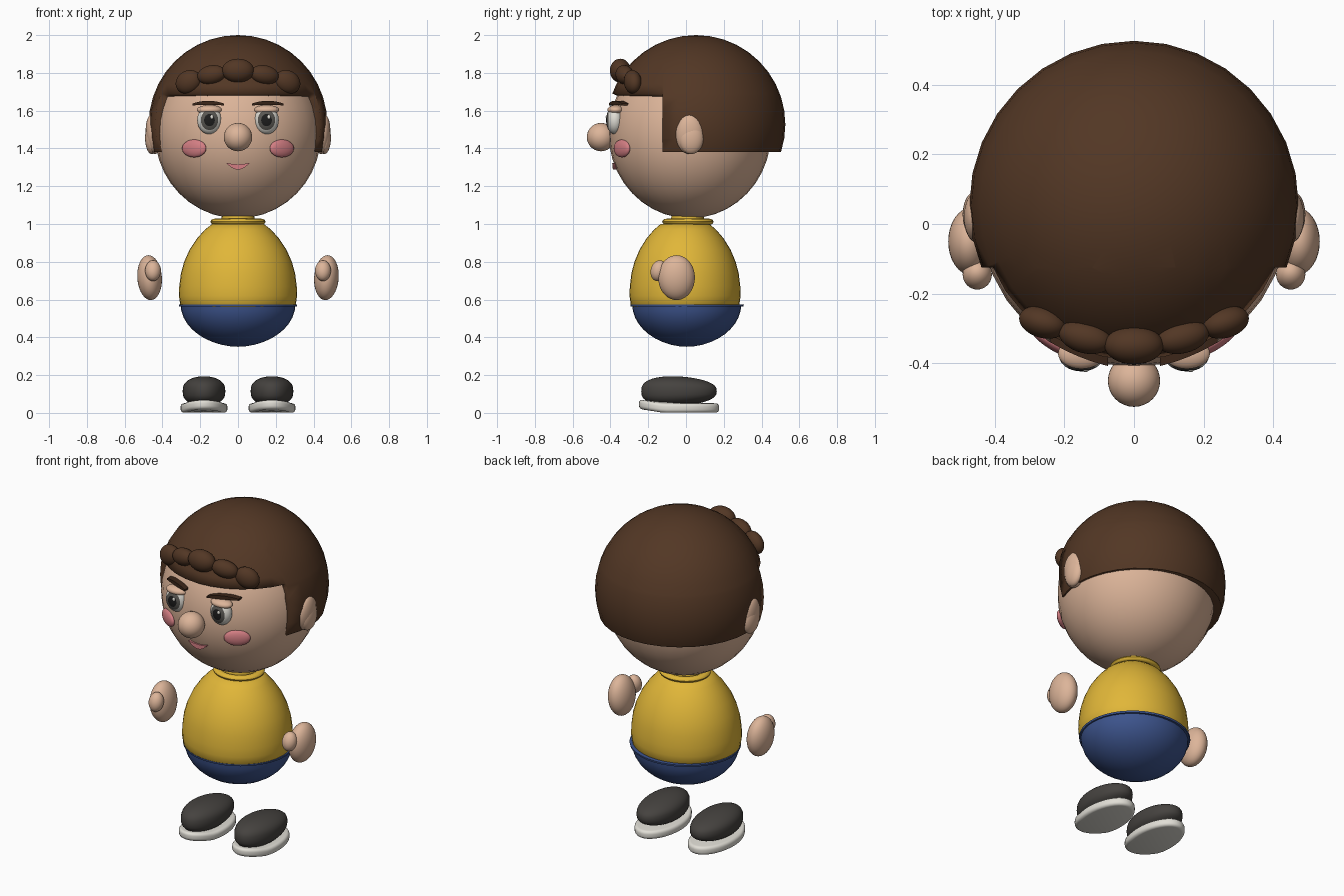
import bpy, bmesh, math
from mathutils import Vector

if "Cube" in bpy.data.objects:
    bpy.data.objects.remove(bpy.data.objects["Cube"], do_unlink=True)


def material(name, r, g, b):
    m = bpy.data.materials.new(name)
    m.use_nodes = True
    m.diffuse_color = (r, g, b, 1)
    bsdf = m.node_tree.nodes["Principled BSDF"]
    bsdf.inputs["Base Color"].default_value = (r, g, b, 1)
    bsdf.inputs["Roughness"].default_value = 0.6
    return m


SKIN = material("skin", 0.72, 0.46, 0.32)
HAIR = material("hair brown", 0.085, 0.038, 0.018)
BROW = material("brow brown", 0.045, 0.02, 0.01)
SHIRT = material("shirt yellow", 0.75, 0.47, 0.04)
PANTS = material("pants blue", 0.047, 0.09, 0.27)
SHOE = material("shoe charcoal", 0.06, 0.055, 0.05)
WHITE = material("off white", 0.75, 0.73, 0.67)
PINK = material("pink", 0.66, 0.21, 0.23)
IRIS = material("iris grey", 0.1, 0.095, 0.085)
PUPIL = material("pupil black", 0.012, 0.012, 0.012)

HEAD_C, HEAD_R = Vector((0, 0.02, 1.48)), Vector((0.44, 0.43, 0.45))


def face_y(x, z):
    """Front surface of the head at x, z."""
    k = 1 - (x / HEAD_R.x) ** 2 - ((z - HEAD_C.z) / HEAD_R.z) ** 2
    return HEAD_C.y - HEAD_R.y * math.sqrt(k)


def make(name, bm, mats, loc=(0, 0, 0), rot=(0, 0, 0), angle=40):
    bmesh.ops.recalc_face_normals(bm, faces=bm.faces)
    me = bpy.data.meshes.new(name)
    bm.to_mesh(me)
    bm.free()
    for m in mats:
        me.materials.append(m)
    ob = bpy.data.objects.new(name, me)
    bpy.context.collection.objects.link(ob)
    ob.location = loc
    ob.rotation_euler = [math.radians(a) for a in rot]
    bpy.ops.object.select_all(action="DESELECT")
    ob.select_set(True)
    bpy.context.view_layer.objects.active = ob
    bpy.ops.object.shade_smooth_by_angle(angle=math.radians(angle))
    return ob


def sphere_mesh(size, segs=32, rings=20):
    bm = bmesh.new()
    bmesh.ops.create_uvsphere(bm, u_segments=segs, v_segments=rings, radius=1)
    bmesh.ops.scale(bm, vec=size, verts=bm.verts)
    return bm


def ellipsoid(name, mat, loc, size, rot=(0, 0, 0)):
    return make(name, sphere_mesh(size), [mat], loc, rot)


def lathe(name, mat, profile, loc, depth=1.0, steps=40):
    """Spin (radius, height) points round z; depth squashes y."""
    bm = bmesh.new()
    vs = [bm.verts.new((r, 0, z)) for r, z in profile]
    es = [bm.edges.new(p) for p in zip(vs, vs[1:])]
    bmesh.ops.spin(bm, geom=vs + es, cent=(0, 0, 0), axis=(0, 0, 1),
                   angle=math.tau, steps=steps)
    bmesh.ops.remove_doubles(bm, verts=bm.verts, dist=0.0005)
    bmesh.ops.scale(bm, vec=(1, depth, 1), verts=bm.verts)
    return make(name, bm, [mat], loc)


def face_strip(name, mat, rows, front, back):
    """Strip following the face; rows are (x, low z, high z)."""
    bm = bmesh.new()
    rings = []
    for x, lo, hi in rows:
        y = face_y(x, (lo + hi) / 2)
        rings.append([bm.verts.new(p) for p in (
            (x, y - front, lo), (x, y - front, hi), (x, y + back, hi), (x, y + back, lo))])
    for a, b in zip(rings, rings[1:]):
        for i in range(4):
            j = (i + 1) % 4
            bm.faces.new((a[i], a[j], b[j], b[i]))
    bm.faces.new(rings[0])
    bm.faces.new(rings[-1])
    return make(name, bm, [mat])


# Head and nose
ellipsoid("head", SKIN, HEAD_C, HEAD_R)
ellipsoid("nose", SKIN, (0, -0.45, 1.46), (0.075, 0.075, 0.075))

# Hair cap: high fringe line in front, lower line at the sides and back
FRINGE, NAPE, SIDE = 1.69, 1.38, -0.125
bm = sphere_mesh((0.473, 0.473, 0.473))
bmesh.ops.translate(bm, vec=(0, 0.053, 1.527), verts=bm.verts)
for co, no in (((0, 0, FRINGE), (0, 0, 1)), ((0, 0, NAPE), (0, 0, 1)), ((0, SIDE, 0), (0, 1, 0))):
    bmesh.ops.bisect_plane(bm, geom=bm.verts[:] + bm.edges[:] + bm.faces[:],
                           plane_co=co, plane_no=no)
doomed = []
for f in bm.faces:
    c = f.calc_center_median()
    if c.z < NAPE or (c.z < FRINGE and c.y < SIDE):
        doomed.append(f)
bmesh.ops.delete(bm, geom=doomed, context="FACES")
hair = make("hair_cap", bm, [HAIR])
shell = hair.modifiers.new("shell", "SOLIDIFY")
shell.thickness = 0.08
shell.offset = -1

# Rolled curls along the fringe
ellipsoid("curl_middle", HAIR, (0, -0.348, 1.812), (0.085, 0.055, 0.063))

# Mouth
mouth = []
for i in range(-6, 7):
    t = i / 6
    top = 1.316 + 0.008 * t * t
    mouth.append((0.06 * t, top - 0.002 - 0.026 * (1 - t * t), top))
face_strip("mouth", PINK, mouth, 0.012, 0.02)

# Paired parts
for side, s in (("left", 1), ("right", -1)):
    ellipsoid(side + "_inner_curl", HAIR, (s * 0.14, -0.325, 1.79),
              (0.078, 0.046, 0.05), (0, s * 10, s * 14))
    ellipsoid(side + "_outer_curl", HAIR, (s * 0.262, -0.282, 1.752),
              (0.072, 0.045, 0.06), (0, s * 28, s * 16))
    ellipsoid(side + "_ear", SKIN, (s * 0.448, 0.02, 1.475), (0.04, 0.075, 0.105), (0, s * 5, 0))
    ellipsoid(side + "_ear_lobe", SKIN, (s * 0.456, 0.027, 1.455), (0.036, 0.066, 0.085))

    # Eye: pole points forward, rings coloured by angle from the pole
    bm = sphere_mesh((1, 1, 1), 32, 28)
    for f in bm.faces:
        a = math.degrees(f.calc_center_median().angle(Vector((0, 0, 1))))
        f.material_index = 2 if a < 26 else 1 if a < 45 else 0
    bmesh.ops.scale(bm, vec=(0.065, 0.075, 0.047), verts=bm.verts)
    make(side + "_eye", bm, [WHITE, IRIS, PUPIL], (s * 0.151, -0.376, 1.55), (90, 0, 0))
    ellipsoid(side + "_eye_glint", WHITE, (s * 0.151 + 0.012, -0.419, 1.566), (0.009, 0.006, 0.011))
    ellipsoid(side + "_eyelid", SKIN, (s * 0.151, -0.372, 1.604), (0.067, 0.044, 0.026))

    # Eyebrow: tapered arch
    brow = []
    for i in range(-5, 6):
        t = i / 5
        mid = 1.641 - 0.008 * t * t
        half = 0.011 - 0.006 * t * t
        brow.append((s * (0.157 + 0.083 * t), mid - half, mid + half))
    face_strip(side + "_eyebrow", BROW, brow, 0.03, 0.03)

    ellipsoid(side + "_cheek", PINK, (s * 0.232, face_y(0.232, 1.4) - 0.002, 1.4),
              (0.074, 0.022, 0.047), (0, 0, s * 32))

    # Hand and thumb
    ellipsoid(side + "_hand", SKIN, (s * 0.468, -0.05, 0.716), (0.065, 0.097, 0.119), (0, s * 4, 0))
    ellipsoid(side + "_thumb", SKIN, (s * 0.45, -0.145, 0.753), (0.042, 0.042, 0.056), (-15, 0, 0))

    # Shoe: rounded block, taller at the toe
    bm = sphere_mesh((1, 1, 1))
    for v in bm.verts:
        x, y, z = v.co
        z = math.copysign(abs(z) ** 0.75, z)
        v.co = (x * 0.113, y * 0.2, z * 0.078 * (1 - 0.14 * y))
    make(side + "_shoe", bm, [SHOE], (s * 0.18, -0.037, 0.115))

    # Sole: flat oval with a lifted toe
    bm = bmesh.new()
    bmesh.ops.create_cone(bm, cap_ends=True, segments=40, radius1=1, radius2=1, depth=1)
    rim = [e for e in bm.edges if abs(e.verts[0].co.z - e.verts[1].co.z) < 0.01]
    bmesh.ops.scale(bm, vec=(0.124, 0.212, 0.05), verts=bm.verts)
    bmesh.ops.bevel(bm, geom=rim, offset=0.018, segments=4, profile=0.5, affect="EDGES")
    for v in bm.verts:
        v.co.z += 0.02 * max(0, -v.co.y / 0.212 - 0.4) / 0.6
    make(side + "_sole", bm, [WHITE], (s * 0.18, -0.037, 0.026))

# Body
lathe("shirt", SHIRT, [(0, 0.56), (0.295, 0.56), (0.306, 0.575), (0.313, 0.62), (0.311, 0.67),
                       (0.302, 0.74), (0.285, 0.8), (0.256, 0.865), (0.216, 0.925),
                       (0.175, 0.97), (0.137, 1.0), (0, 1.01)], (0, -0.005, 0), 0.94)
lathe("pants", PANTS, [(0, 0.35)] + [
    (0.304 * math.sin(math.radians(a)) ** 1.05, 0.575 - 0.225 * math.cos(math.radians(a)))
    for a in range(9, 91, 9)] + [(0, 0.575)], (0, 0.004, 0), 0.95)
lathe("waistband", PANTS, [(0, 0.564), (0.311, 0.564), (0.313, 0.575), (0, 0.575)],
      (0, 0.006, 0), 0.96)
lathe("neck", SHIRT, [(0, 0.98), (0.1, 0.98), (0.088, 1.02), (0.083, 1.06), (0, 1.06)],
      (0, 0.008, 0))
lathe("collar", SHIRT, [(0.122 + 0.024 * math.cos(a * math.tau / 12),
                         1.012 + 0.016 * math.sin(a * math.tau / 12)) for a in range(13)],
      (0, 0.01, 0), 0.93)
